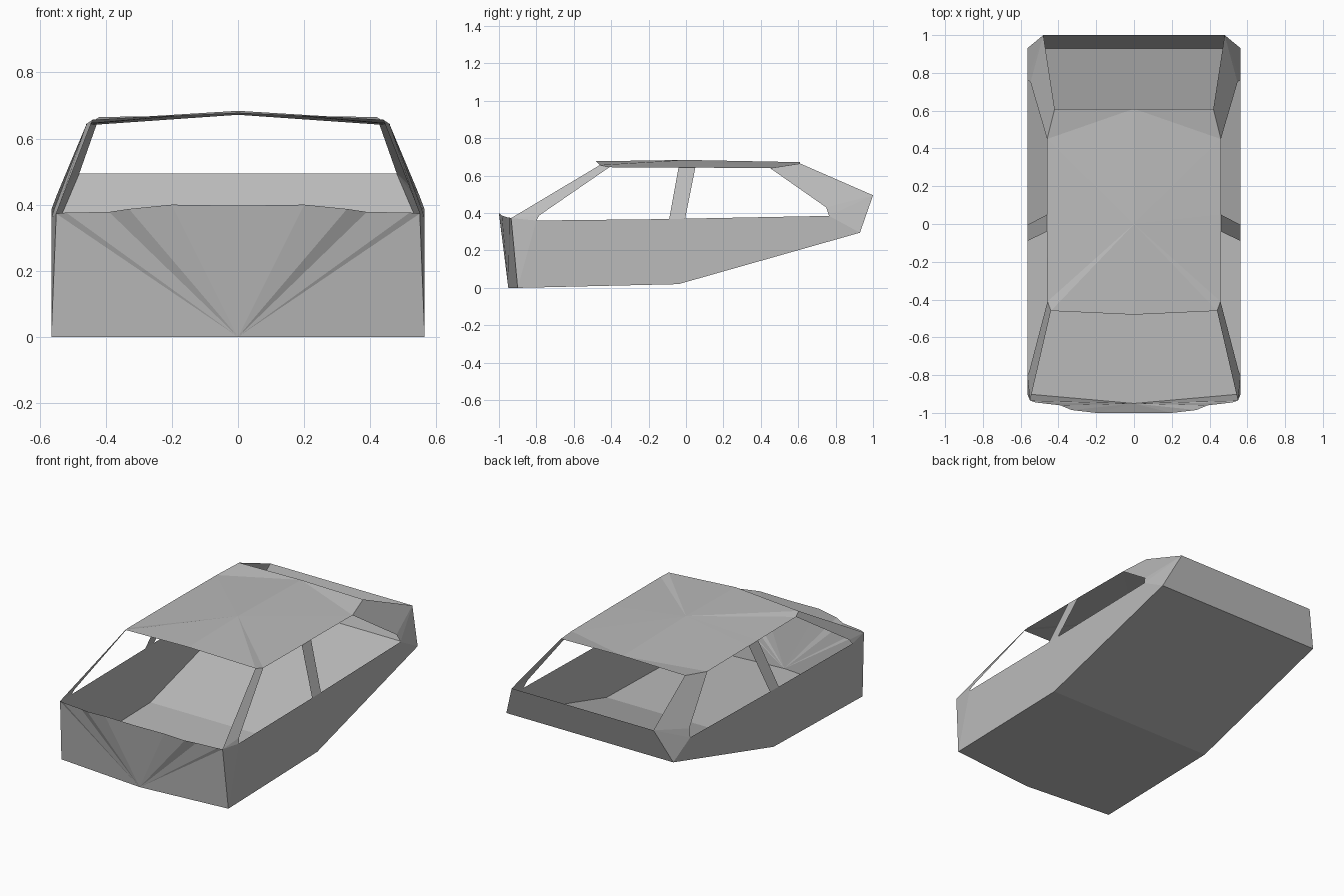
import bpy
import bmesh
from mathutils import Vector

default_cube = bpy.data.objects.get("Cube")
if default_cube:
    bpy.data.objects.remove(default_cube, do_unlink=True)

# One plain grey paint
paint = bpy.data.materials.new("grey_paint")
paint.use_nodes = True
grey = (0.5, 0.5, 0.5, 1)
paint.diffuse_color = grey
paint.node_tree.nodes["Principled BSDF"].inputs["Base Color"].default_value = grey

# Shared corner points of the left half of the shell
points = {
    # floor
    "nose_bottom": (0, -.95, 0),
    "front_bottom": (.565, -.9, 0),
    "floor_bend": (.565, -.04, .02),
    "floor_bend_mid": (0, -.04, .02),
    "tail_bottom": (.565, .93, .295),
    "tail_bottom_mid": (0, .93, .295),
    # nose rim, from the middle outward
    "nose_top": (0, -1, .397),
    "rim_inner": (.2, -1, .4),
    "rim_step": (.33, -.985, .387),
    "rim_outer": (.39, -.96, .378),
    "rim_side": (.52, -.945, .376),
    "front_corner": (.55, -.935, .373),
    # belt line
    "belt_front": (.565, -.8, .36),
    "belt_mid_front": (.565, -.09, .368),
    "belt_mid_rear": (.565, -.005, .37),
    "belt_rear": (.565, .765, .385),
    # tail
    "tail_top": (.48, 1, .495),
    "tail_top_mid": (0, 1, .495),
    # roof
    "roof_front_mid": (0, -.48, .677),
    "roof_peak": (0, 0, .684),
    "roof_rear_mid": (0, .61, .672),
    "roof_front": (.44, -.46, .657),
    "roof_rear": (.42, .61, .665),
    "rail_front": (.458, -.41, .645),
    "rail_mid_front": (.46, -.04, .643),
    "rail_mid_rear": (.46, .05, .643),
    "rail_rear": (.46, .45, .64),
    # window bends
    "window_front": (.556, -.785, .387),
    "window_rear": (.548, .75, .43),
}
cabin_centre = Vector((0, 0, .34))


def build_panel(name, faces):
    """Make a half panel from named points, face it outward and mirror it."""
    bm = bmesh.new()
    verts = {}
    for face in faces:
        keys = face.split()
        for key in keys:
            if key not in verts:
                verts[key] = bm.verts.new(points[key])
        bm.faces.new([verts[key] for key in keys])
    bm.normal_update()
    for face in bm.faces:
        if face.normal.dot(face.calc_center_median() - cabin_centre) < 0:
            face.normal_flip()
    mesh = bpy.data.meshes.new(name)
    bm.to_mesh(mesh)
    bm.free()
    mesh.materials.append(paint)
    obj = bpy.data.objects.new(name, mesh)
    bpy.context.collection.objects.link(obj)
    mirror = obj.modifiers.new("Mirror", "MIRROR")
    mirror.use_clip = True
    return obj


# Floor with its rising rear half
build_panel("floor", [
    "nose_bottom front_bottom floor_bend floor_bend_mid",
    "floor_bend_mid floor_bend tail_bottom tail_bottom_mid",
])

# Front panel: a fan from the bottom middle to the stepped rim
rim = ["nose_top", "rim_inner", "rim_step", "rim_outer", "rim_side",
       "front_corner", "front_bottom"]
build_panel("front_panel", [f"nose_bottom {a} {b}" for a, b in zip(rim, rim[1:])])

# Lower body sides
build_panel("body_side", [
    "front_bottom front_corner belt_front",
    "front_bottom belt_front belt_mid_front floor_bend",
    "floor_bend belt_mid_front belt_mid_rear",
    "floor_bend belt_mid_rear belt_rear tail_bottom",
])

# Rear panel
build_panel("rear_panel", ["tail_bottom_mid tail_bottom tail_top tail_top_mid"])

# Window pillars
build_panel("front_pillar", [
    "front_corner belt_front window_front",
    "front_corner window_front rail_front roof_front",
])
build_panel("middle_pillar", [
    "belt_mid_front belt_mid_rear rail_mid_rear rail_mid_front",
])
build_panel("rear_pillar", [
    "tail_bottom tail_top belt_rear",
    "belt_rear tail_top window_rear",
    "window_rear tail_top roof_rear rail_rear",
])

# Roof: a fan from its peak to the edge, closed along the middle
edge = ["roof_front_mid", "roof_front", "rail_front", "rail_mid_front",
        "rail_mid_rear", "rail_rear", "roof_rear_mid"]
build_panel("roof", [f"roof_peak {a} {b}" for a, b in zip(edge, edge[1:])]
            + ["roof_rear_mid rail_rear roof_rear"])
